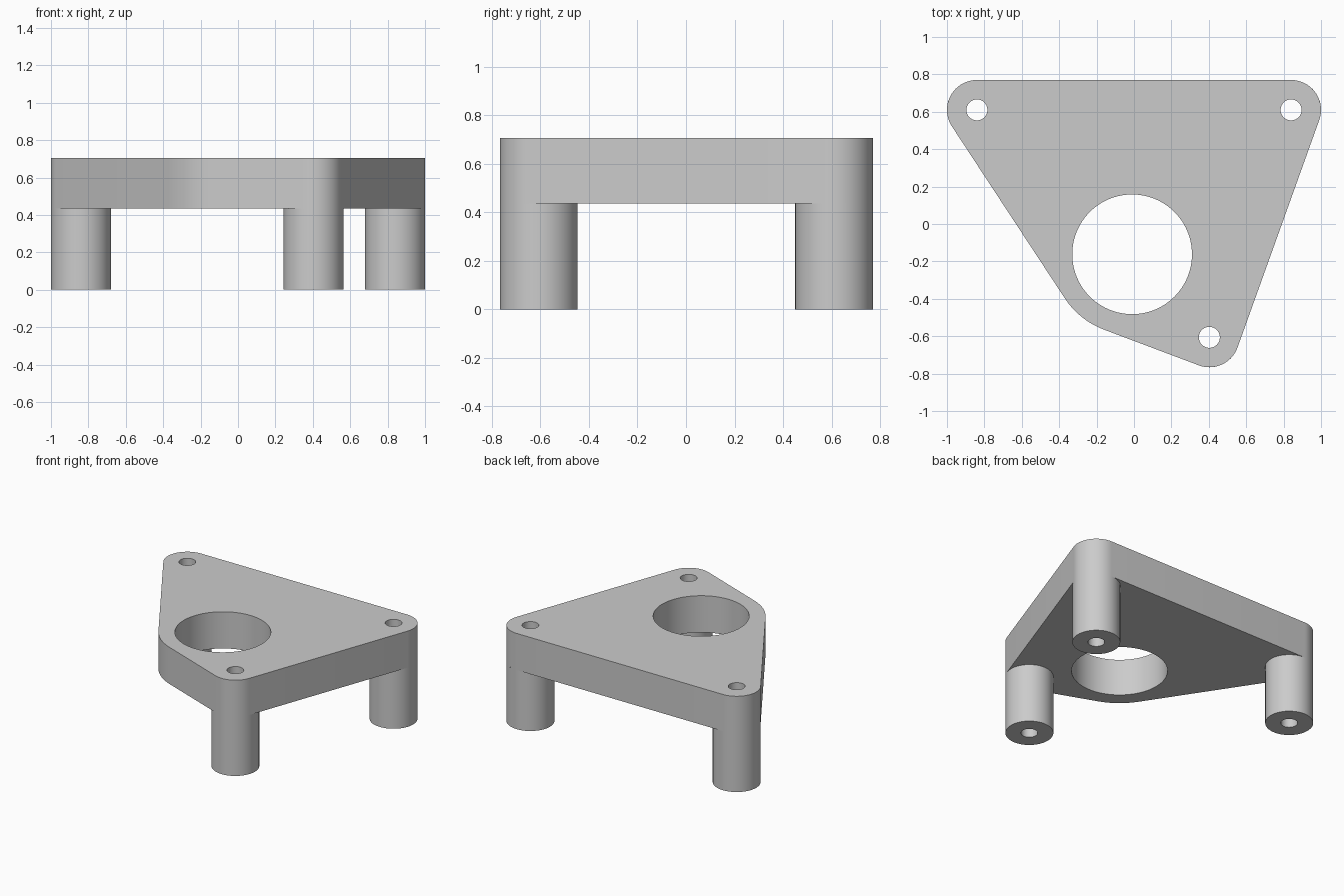
import bpy, bmesh, math
from mathutils import Vector

if "Cube" in bpy.data.objects:
    bpy.data.objects.remove(bpy.data.objects["Cube"], do_unlink=True)

PLATE_BOTTOM, PLATE_TOP = 0.435, 0.705
POST_R, BORE_R = 0.16, 0.056
posts = {
    "back_right_post": Vector((-0.84, 0.61)),
    "front_post": Vector((0.403, -0.606)),
    "back_left_post": Vector((0.84, 0.61)),
}
window, WINDOW_R, WINDOW_RIM = Vector((-0.01, -0.162)), 0.32, 0.43

grey = bpy.data.materials.new("light grey")
grey.use_nodes = True
grey.diffuse_color = (0.6, 0.6, 0.6, 1)
grey.node_tree.nodes["Principled BSDF"].inputs["Base Color"].default_value = grey.diffuse_color


def arc(centre, radius, start, sweep, count):
    return [centre + radius * Vector((math.cos(a), math.sin(a)))
            for a in (start + sweep * i / count for i in range(count + 1))]


def circle(centre, radius, count=64):
    return arc(centre, radius, 0, math.tau, count)[:-1]


def belt(discs):
    """Outline of a belt pulled round discs given counter-clockwise."""
    normals = []
    for i, (c, r) in enumerate(discs):
        c2, r2 = discs[(i + 1) % len(discs)]
        d = c2 - c
        normals.append(math.atan2(d.y, d.x) - math.acos((r - r2) / d.length))
    points = []
    for i, (c, r) in enumerate(discs):
        sweep = (normals[i] - normals[i - 1]) % math.tau
        points += arc(c, r, normals[i - 1], sweep, max(8, round(sweep * 10)))
    return points


def prism(name, loops, bottom, top, open_top=False):
    """Extrude an outline with holes between two heights."""
    bm = bmesh.new()
    edges = []
    for loop in loops:
        verts = [bm.verts.new((p.x, p.y, bottom)) for p in loop]
        edges += [bm.edges.new((v, verts[i - 1])) for i, v in enumerate(verts)]
    bmesh.ops.triangle_fill(bm, edges=edges, use_beauty=True, normal=(0, 0, 1))
    base = bm.faces[:]
    raised = bmesh.ops.extrude_face_region(bm, geom=base, use_keep_orig=True)["geom"]
    bmesh.ops.translate(bm, vec=(0, 0, top - bottom),
                        verts=[g for g in raised if isinstance(g, bmesh.types.BMVert)])
    bmesh.ops.recalc_face_normals(bm, faces=bm.faces)
    if open_top:
        caps = [f for f in bm.faces if all(v.co.z > bottom + 0.01 for v in f.verts)]
        bmesh.ops.delete(bm, geom=caps, context="FACES")
    mesh = bpy.data.meshes.new(name)
    bm.to_mesh(mesh)
    bm.free()
    mesh.materials.append(grey)
    obj = bpy.data.objects.new(name, mesh)
    bpy.context.collection.objects.link(obj)
    bpy.ops.object.select_all(action="DESELECT")
    obj.select_set(True)
    bpy.context.view_layer.objects.active = obj
    bpy.ops.object.shade_smooth_by_angle(angle=math.radians(30))


# Mounting plate with its large round opening and three bolt holes
right, front, left = posts.values()
outline = belt([(right, POST_R), (window, WINDOW_RIM), (front, POST_R), (left, POST_R)])
holes = [circle(window, WINDOW_R, 96)] + [circle(c, BORE_R) for c in posts.values()]
prism("mounting_plate", [outline] + holes, PLATE_BOTTOM, PLATE_TOP)

# Hollow standoff posts, open where they join the plate
for name, centre in posts.items():
    prism(name, [circle(centre, POST_R), circle(centre, BORE_R)], 0, PLATE_BOTTOM, open_top=True)
